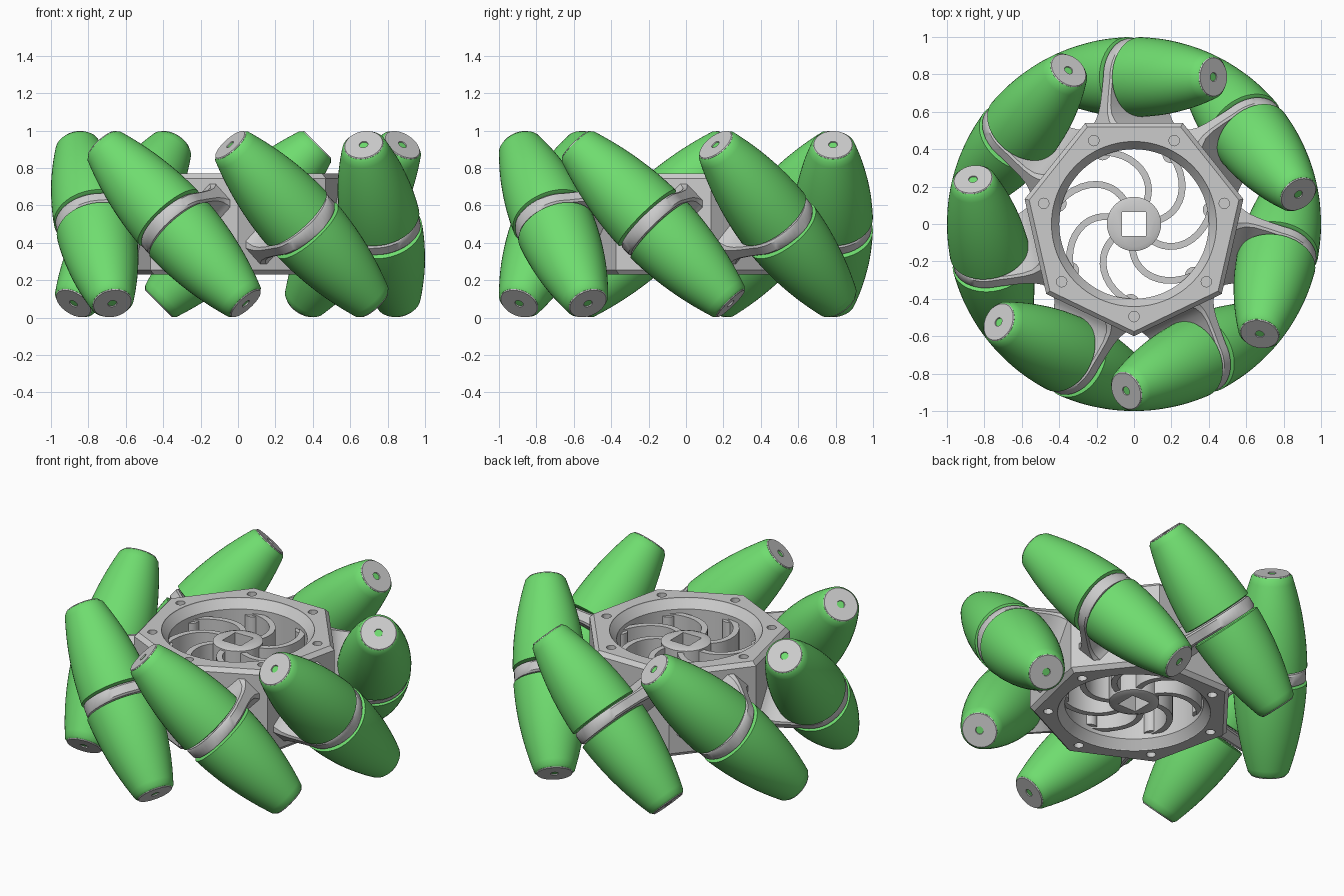
import bpy, bmesh
from math import sin, cos, pi, sqrt, radians
from mathutils import Matrix

if "Cube" in bpy.data.objects:
    bpy.data.objects.remove(bpy.data.objects["Cube"])

N = 7            # rollers and hub sides
D = 0.786        # distance of roller axes from wheel axis
MID = 0.5        # mid height of wheel

green = bpy.data.materials.new("roller_green")
green.diffuse_color = (0.16, 0.72, 0.16, 1)
green.use_nodes = True
green.node_tree.nodes["Principled BSDF"].inputs["Base Color"].default_value = green.diffuse_color


def new_object(name, mesh, matrix=None):
    ob = bpy.data.objects.new(name, mesh)
    bpy.context.collection.objects.link(ob)
    if matrix is not None:
        ob.matrix_world = matrix
    return ob


def loft(name, rings, closed=False):
    """Skin a list of equal-length point rings; cap the ends unless closed."""
    bm = bmesh.new()
    rows = [[bm.verts.new(p) for p in ring] for ring in rings]
    n = len(rows[0])
    pairs = list(zip(rows, rows[1:]))
    if closed:
        pairs.append((rows[-1], rows[0]))
    else:
        bm.faces.new(rows[0])
        bm.faces.new(rows[-1])
    for a, b in pairs:
        for i in range(n):
            j = (i + 1) % n
            bm.faces.new((a[i], a[j], b[j], b[i]))
    bmesh.ops.recalc_face_normals(bm, faces=bm.faces)
    me = bpy.data.meshes.new(name)
    bm.to_mesh(me)
    bm.free()
    return me


def circle(r, z, n=48, a0=0.0):
    return [(r * cos(a0 + 2 * pi * i / n), r * sin(a0 + 2 * pi * i / n), z) for i in range(n)]


def lathe(name, profile, n=48, a0=0.0, closed=False):
    return loft(name, [circle(r, z, n, a0) for r, z in profile], closed)


def smooth(ob, angle=35):
    bpy.ops.object.select_all(action='DESELECT')
    ob.select_set(True)
    bpy.context.view_layer.objects.active = ob
    bpy.ops.object.shade_smooth_by_angle(angle=radians(angle))


def cut(ob, cutters):
    for c in cutters:
        c.hide_render = True
        m = ob.modifiers.new("cut", 'BOOLEAN')
        m.operation, m.solver, m.object = 'DIFFERENCE', 'EXACT', c
        bpy.context.view_layer.objects.active = ob
        bpy.ops.object.modifier_apply(modifier=m.name)
    for c in cutters:
        bpy.data.objects.remove(c)


# Heptagonal hub frame with chamfered edges, round opening and blind bolt holes
frame = new_object("hub_frame", lathe("hub_frame", [
    (0.575, 0.23), (0.6, 0.255), (0.6, 0.745), (0.575, 0.77)], N, -pi / 2))
opening = new_object("opening_cutter", lathe("opening_cutter", [
    (0.45, 0.2), (0.44, 0.235), (0.40, 0.285), (0.40, 0.715), (0.44, 0.765), (0.45, 0.8)], 64))
cutters = [opening]
for k in range(N):
    a = -pi / 2 + 2 * pi * k / N
    for z in (0.23, 0.77):
        cutters.append(new_object("bolt_hole_cutter", lathe("bolt_hole_cutter", [
            (0.028, z - 0.06), (0.028, z + 0.06)], 16),
            Matrix.Translation((0.495 * cos(a), 0.495 * sin(a), 0))))
bpy.context.view_layer.update()
cut(frame, cutters)
smooth(frame, 20)

# Centre boss with square shaft hole and a raised collar
boss = new_object("centre_boss", lathe("centre_boss", [
    (0.12, 0.29), (0.145, 0.30), (0.145, 0.70), (0.12, 0.71)], 40))
square = new_object("shaft_cutter", lathe("shaft_cutter", [(0.092, 0.1), (0.092, 0.9)], 4, pi / 4))
bpy.context.view_layer.update()
cut(boss, [square])
smooth(boss)

# Curved spokes with a rounded pad where each meets the frame
steps, half = 12, 0.018
path = []
for i in range(steps + 1):
    t = i / steps
    r, a = 0.12 + 0.30 * t, radians(8 + 20 * t + 34 * t * t)
    path.append((r * cos(a), r * sin(a)))
rings = []
for i, (x, y) in enumerate(path):
    p, q = path[max(i - 1, 0)], path[min(i + 1, steps)]
    dx, dy = q[0] - p[0], q[1] - p[1]
    l = sqrt(dx * dx + dy * dy)
    nx, ny = -dy / l * half, dx / l * half
    rings.append([(x + nx, y + ny, 0.31), (x - nx, y - ny, 0.31),
                  (x - nx, y - ny, 0.69), (x + nx, y + ny, 0.69)])
spoke_mesh = loft("spoke", rings)
pad_mesh = lathe("spoke_pad", [(0.045, 0.32), (0.045, 0.68)], 20)
for k in range(N):
    rot = Matrix.Rotation(2 * pi * k / N, 4, 'Z')
    sp = new_object("spoke", spoke_mesh, rot)
    pad = new_object("spoke_pad", pad_mesh, rot @ Matrix.Translation((*path[-1], 0)))
    if k == 0:
        smooth(sp)
        smooth(pad)

# Roller half: profile that keeps the wheel outline a true cylinder of radius 1
profile = [(0.195, 0.042)]
for i in range(17):
    t = 0.03 + 0.355 * i / 16
    q = sqrt(t * t + D * D)
    L, s = 1 - q, t / q
    profile.append((L * sqrt(1 - s * s / 2), t * sqrt(2) + L * s / sqrt(2)))
profile.append((0.106, 0.596))
roller_mesh = lathe("roller_half", profile, 48)
roller_mesh.materials.append(green)

# Grey end disc with screw recess
cap_mesh = lathe("roller_end_cap", [
    (0.10, 0.585), (0.106, 0.597), (0.102, 0.602), (0.024, 0.602), (0.02, 0.585)], 40)

# Roller bracket: plate across the roller axis, rounded outside, flared at the hub
sections = [(-0.31, 0.25, 0.13), (-0.265, 0.245, 0.11), (-0.235, 0.24, 0.075),
            (-0.20, 0.235, 0.052), (-0.15, 0.228, 0.04), (-0.08, 0.218, 0.036)]
for i in range(11):
    a = pi / 2 * i / 10.6
    sections.append((0.207 * sin(a), 0.207 * cos(a), 0.036))
rings = []
for y, w, h in sections:
    c = min(0.3 * h, 0.3 * w)
    rings.append([(w, y, h - c), (w - c, y, h), (c - w, y, h), (-w, y, h - c),
                  (-w, y, c - h), (c - w, y, -h), (w - c, y, -h), (w, y, c - h)])
bracket_mesh = loft("roller_bracket", rings)

# Place the seven roller assemblies around the hub
for k in range(N):
    base = Matrix.Rotation(2 * pi * k / N, 4, 'Z') @ Matrix.Translation((0, D, MID))
    parts = [new_object("roller_bracket", bracket_mesh, base @ Matrix.Rotation(pi / 4, 4, 'Y'))]
    for side, ang in (("upper", pi / 4), ("lower", 5 * pi / 4)):
        m = base @ Matrix.Rotation(ang, 4, 'Y')
        parts.append(new_object("roller_" + side, roller_mesh, m))
        parts.append(new_object("roller_end_cap_" + side, cap_mesh, m))
    if k == 0:
        for ob in parts[:3]:
            smooth(ob)
